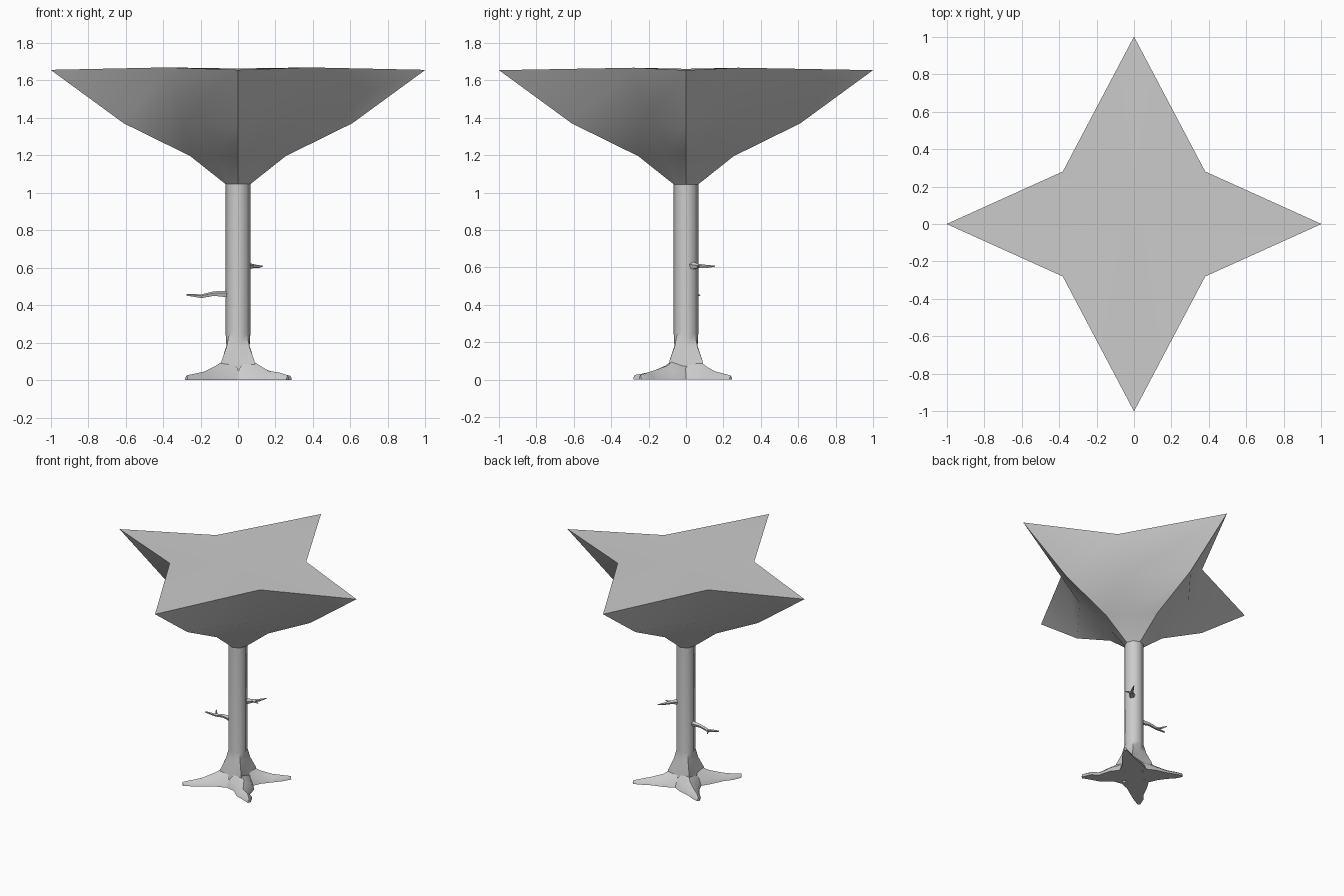
import bpy, math
from mathutils import Vector

if "Cube" in bpy.data.objects:
    bpy.data.objects.remove(bpy.data.objects["Cube"])


def loft(name, rings, bottom=True, top=True, centre_z=None, angle=30):
    """Skin a list of closed rings that all have the same point count."""
    n = len(rings[0])
    verts = [tuple(p) for r in rings for p in r]
    faces = []
    for i in range(len(rings) - 1):
        for j in range(n):
            k = (j + 1) % n
            faces.append((i * n + j, i * n + k, (i + 1) * n + k, (i + 1) * n + j))
    last = (len(rings) - 1) * n
    if bottom:
        faces.append(tuple(reversed(range(n))))
    if centre_z is not None:
        verts.append((0, 0, centre_z))
        for j in range(n):
            faces.append((last + j, last + (j + 1) % n, len(verts) - 1))
    elif top:
        faces.append(tuple(range(last, last + n)))
    me = bpy.data.meshes.new(name)
    me.from_pydata(verts, [], faces)
    ob = bpy.data.objects.new(name, me)
    bpy.context.collection.objects.link(ob)
    bpy.ops.object.select_all(action='DESELECT')
    ob.select_set(True)
    bpy.context.view_layer.objects.active = ob
    bpy.ops.object.shade_smooth_by_angle(angle=math.radians(angle))
    return ob


def star_ring(tip, ix, iy, z_tip, z_in):
    """Eight points: tips on the axes, inner corners between them."""
    return [(tip, 0, z_tip), (ix, iy, z_in), (0, tip, z_tip), (-ix, iy, z_in),
            (-tip, 0, z_tip), (-ix, -iy, z_in), (0, -tip, z_tip), (ix, -iy, z_in)]


def oct_ring(z, r_axis, r_diag):
    d = r_diag * math.sqrt(0.5)
    return star_ring(r_axis, d, d, z, z)


def path_side(pts, i):
    a, b = pts[max(i - 1, 0)], pts[min(i + 1, len(pts) - 1)]
    return (b - a).normalized()


def root(name, path):
    """Path items: x, y, half width, height; sections rest on the ground."""
    pts = [Vector((p[0], p[1], 0)) for p in path]
    rings = []
    for i, (x, y, w, h) in enumerate(path):
        t = path_side(pts, i)
        s = Vector((-t.y, t.x, 0))
        up = Vector((0, 0, h))
        rings.append([pts[i] - s * w, pts[i] - s * w * 0.75 + up * 0.5, pts[i] + up,
                      pts[i] + s * w * 0.75 + up * 0.5, pts[i] + s * w][::-1])
    return loft(name, rings, angle=40)


def branch(name, path, sides=5):
    """Path items: x, y, z, radius."""
    pts = [Vector(p[:3]) for p in path]
    rings = []
    for i, p in enumerate(path):
        t = path_side(pts, i)
        s = Vector((0, 0, 1)).cross(t).normalized()
        u = t.cross(s)
        rings.append([pts[i] + (s * math.cos(a) + u * math.sin(a)) * p[3]
                      for a in (2 * math.pi * k / sides + math.pi / 2 for k in range(sides))])
    return loft(name, rings, angle=40)


# Star-shaped canopy
loft("canopy", [
    oct_ring(1.045, 0.066, 0.066),
    star_ring(0.255, 0.128, 0.128, 1.195, 1.195),
    star_ring(0.61, 0.29, 0.24, 1.37, 1.38),
    star_ring(1.0, 0.38, 0.28, 1.655, 1.668),
], centre_z=1.662)

# Eight-sided trunk with a flared foot
loft("trunk", [
    oct_ring(0.0, 0.085, 0.15),
    oct_ring(0.10, 0.085, 0.125),
    oct_ring(0.18, 0.062, 0.085),
    oct_ring(0.25, 0.066, 0.066),
    oct_ring(1.05, 0.066, 0.066),
], angle=46)

# Four diagonal roots
root("root_front_left", [(-0.05, -0.05, 0.10, 0.12), (-0.12, -0.11, 0.07, 0.075),
                         (-0.18, -0.18, 0.045, 0.045), (-0.235, -0.23, 0.032, 0.033),
                         (-0.275, -0.275, 0.01, 0.025)])
root("root_front_right", [(0.05, -0.05, 0.10, 0.12), (0.12, -0.10, 0.07, 0.075),
                          (0.165, -0.175, 0.045, 0.048), (0.22, -0.20, 0.035, 0.04),
                          (0.265, -0.245, 0.01, 0.025)])
root("root_back_right", [(0.05, 0.05, 0.10, 0.12), (0.11, 0.11, 0.07, 0.07),
                         (0.18, 0.155, 0.045, 0.045), (0.235, 0.20, 0.03, 0.033),
                         (0.28, 0.24, 0.01, 0.022)])
root("root_back_left", [(-0.05, 0.05, 0.10, 0.12), (-0.11, 0.11, 0.07, 0.07),
                        (-0.17, 0.15, 0.042, 0.045), (-0.22, 0.185, 0.03, 0.035),
                        (-0.255, 0.215, 0.01, 0.022)])

# Two bare branches, each with a small twig
branch("left_branch", [(-0.04, 0.0, 0.457, 0.021), (-0.13, 0.01, 0.460, 0.013),
                       (-0.195, 0.015, 0.446, 0.011), (-0.275, 0.0, 0.455, 0.005)])
branch("left_twig", [(-0.19, 0.015, 0.447, 0.009), (-0.215, 0.045, 0.448, 0.007),
                     (-0.235, 0.075, 0.452, 0.003)])
branch("right_branch", [(0.035, 0.025, 0.61, 0.026), (0.075, 0.065, 0.607, 0.013),
                        (0.105, 0.11, 0.605, 0.009), (0.13, 0.155, 0.607, 0.003)])
branch("right_twig", [(0.075, 0.065, 0.608, 0.009), (0.10, 0.065, 0.606, 0.007),
                      (0.13, 0.06, 0.605, 0.003)])
